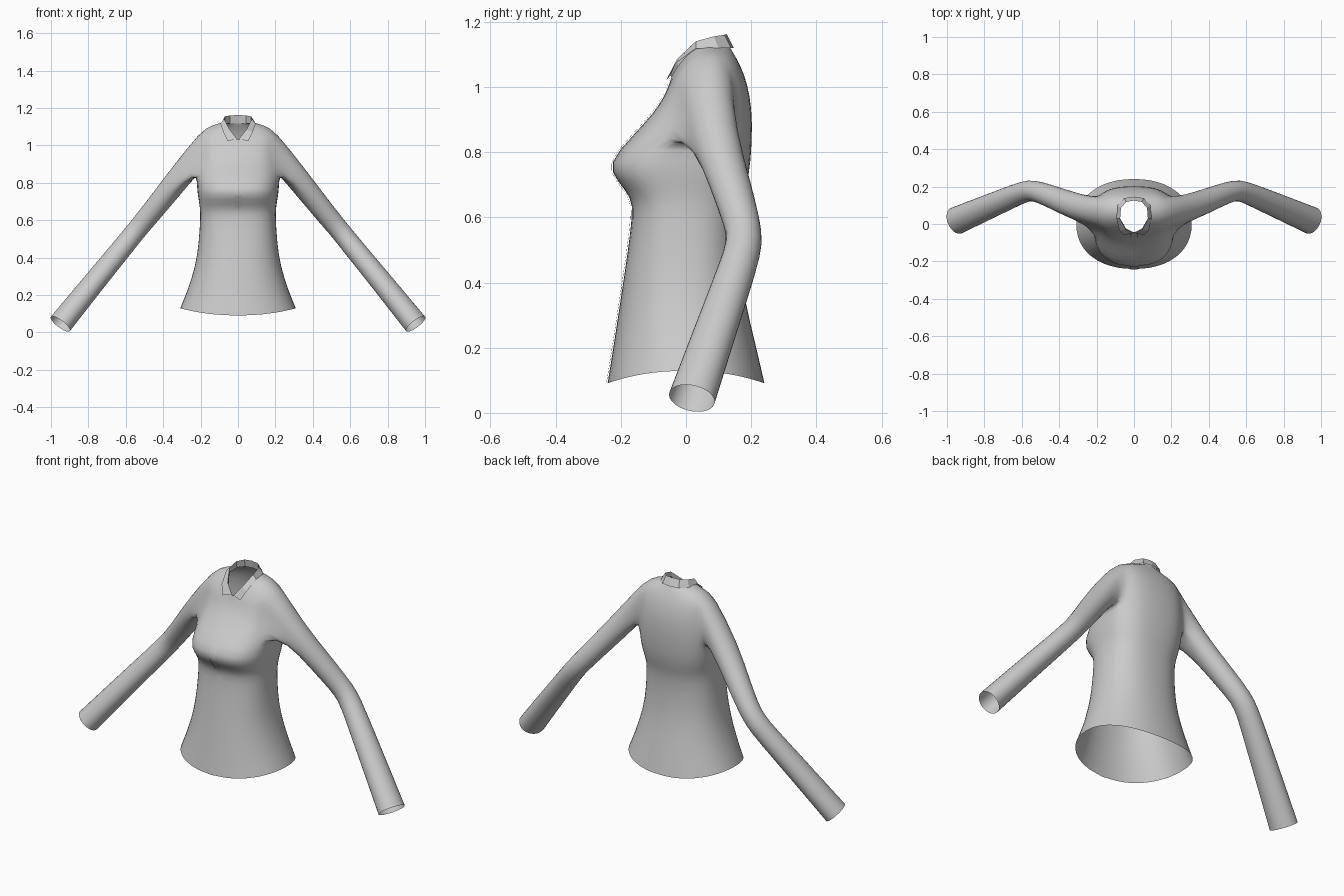
import bpy, bmesh, math
from mathutils import Vector

if "Cube" in bpy.data.objects:
    bpy.data.objects.remove(bpy.data.objects["Cube"])

cloth = bpy.data.materials.new("grey cloth")
cloth.diffuse_color = (0.6, 0.6, 0.6, 1)
cloth.use_nodes = True
cloth.node_tree.nodes["Principled BSDF"].inputs["Base Color"].default_value = cloth.diffuse_color


def make_object(name, bm, smooth=True, levels=0):
    mesh = bpy.data.meshes.new(name)
    bm.to_mesh(mesh)
    bm.free()
    mesh.materials.append(cloth)
    for p in mesh.polygons:
        p.use_smooth = smooth
    ob = bpy.data.objects.new(name, mesh)
    bpy.context.collection.objects.link(ob)
    if levels:
        m = ob.modifiers.new("soften", 'SUBSURF')
        m.levels = m.render_levels = levels
    return ob


# Body rings: half width, front y, side y, back y, front z, side z, back z, squareness
RINGS = [
    (.312, -.243, .00, .243, .09, .13, .09, 2.2),
    (.270, -.225, .00, .218, .20, .23, .20, 2.2),
    (.228, -.202, .00, .180, .35, .36, .35, 2.3),
    (.211, -.182, .00, .164, .48, .48, .48, 2.4),
    (.203, -.165, .00, .165, .61, .61, .61, 2.5),
    (.204, -.168, .00, .178, .66, .66, .66, 2.6),
    (.212, -.212, .01, .190, .71, .71, .71, 2.7),
    (.221, -.245, .02, .199, .765, .765, .765, 2.7),
    (.222, -.165, .05, .204, .85, .85, .85, 2.6),
    (.210, -.100, .07, .203, .92, .925, .93, 2.6),
    (.205, -.068, .07, .190, .97, 1.01, 1.01, 2.6),
    (.203, -.055, .07, .166, 1.00, 1.078, 1.07, 2.4),
    (.140, -.050, .07, .148, 1.015, 1.108, 1.10, 2.1),
    (.078, -.045, .06, .135, 1.03, 1.125, 1.122, 2.0),
]
COLS = 24
HOLE_LOW, HOLE_TOP = 8, 11      # rows spanned by the armholes

# Sleeve rings: centre, radius across the arm, radius front to back
SLEEVE = [
    ((.300, .088, .845), .066, .074),
    ((.420, .138, .695), .060, .064),
    ((.510, .172, .585), .057, .058),
    ((.560, .182, .525), .057, .058),
    ((.620, .160, .450), .057, .060),
    ((.760, .100, .280), .060, .067),
    ((.950, .018, .045), .065, .076),
]


def power(v, n):
    return math.copysign(abs(v) ** (2 / n), v)


# Body with sleeves growing out of the armholes
bm = bmesh.new()
grid = []
for w, yf, ys, yb, zf, zs, zb, n in RINGS:
    row = []
    for c in range(COLS):
        a = 2 * math.pi * c / COLS
        co, si = math.cos(a), math.sin(a)
        depth, z_end = (yb - ys, zb) if si > 0 else (ys - yf, zf)
        row.append(bm.verts.new((w * power(co, n), ys + depth * power(si, n),
                                 zs + (z_end - zs) * si * si)))
    grid.append(row)
for r in range(len(grid) - 1):
    for c in range(COLS):
        in_hole = HOLE_LOW <= r < HOLE_TOP and c in (22, 23, 0, 1, 10, 11, 12, 13)
        if not in_hole:
            d = (c + 1) % COLS
            bm.faces.new((grid[r][c], grid[r][d], grid[r + 1][d], grid[r + 1][c]))

# Armhole loop as (row, column), from the top round by the front
T, B = HOLE_TOP, HOLE_LOW
HOLE = [(T, 0), (T, -1), (T, -2), (T - 1, -2), (T - 2, -2), (B, -2), (B, -1), (B, 0),
        (B, 1), (B, 2), (B + 1, 2), (B + 2, 2), (T, 2), (T, 1)]
for side in (1, -1):
    loop = [grid[r][(c if side == 1 else 12 - c) % COLS] for r, c in HOLE]
    count = len(loop)
    centres = [Vector(s[0]) for s in SLEEVE]
    for k, (_, ru, rv) in enumerate(SLEEVE):
        t = (centres[min(k + 1, len(centres) - 1)] - centres[max(k - 1, 0)]).normalized()
        u = (Vector((0, 0, 1)) - t * t.z).normalized()
        v = t.cross(u)
        if v.y > 0:
            v = -v
        new = []
        for i in range(count):
            a = 2 * math.pi * i / count
            p = centres[k] + u * ru * math.cos(a) + v * rv * math.sin(a)
            new.append(bm.verts.new((p.x * side, p.y, p.z)))
        for i in range(count):
            j = (i + 1) % count
            f = (loop[i], loop[j], new[j], new[i])
            bm.faces.new(f if side == 1 else f[::-1])
        loop = new
body = make_object("shirt_body_and_sleeves", bm, levels=1)

# Button placket laid over the front
bm = bmesh.new()
rows = []
for w, yf, ys, yb, zf, zs, zb, n in RINGS:
    rows.append([bm.verts.new((x, yf - .005, zf)) for x in (-.02, 0, .02)])
for a, b in zip(rows, rows[1:]):
    for i in range(2):
        bm.faces.new((a[i], a[i + 1], b[i + 1], b[i]))
placket = make_object("front_placket", bm)
sub = placket.modifiers.new("divide", 'SUBSURF')
sub.subdivision_type = 'SIMPLE'
sub.levels = sub.render_levels = 2
wrap = placket.modifiers.new("lay on body", 'SHRINKWRAP')
wrap.target = body
wrap.wrap_mode = 'ABOVE_SURFACE'
wrap.offset = .004

# Turned down collar: fold line and outer edge of one half, front to back
FOLD = [(.006, -.048, 1.035), (.045, -.028, 1.085), (.074, .03, 1.140),
        (.070, .085, 1.155), (.042, .118, 1.160), (0, .125, 1.162)]
EDGE = [(.055, -.060, 1.022), (.078, -.035, 1.070), (.094, .03, 1.118),
        (.088, .10, 1.120), (.052, .138, 1.120), (0, .146, 1.120)]
STAND = [(.004, -.044, 1.028), (.043, -.024, 1.060), (.074, .03, 1.112),
         (.070, .09, 1.118), (.042, .124, 1.118), (0, .132, 1.118)]
bm = bmesh.new()
for side in (1, -1):
    lines = [[bm.verts.new((x * side, y, z)) for x, y, z in line]
             for line in (STAND, FOLD, EDGE)]
    for a, b in zip(lines, lines[1:]):
        for i in range(len(a) - 1):
            f = (a[i], b[i], b[i + 1], a[i + 1])
            bm.faces.new(f if side == -1 else f[::-1])
bmesh.ops.remove_doubles(bm, verts=bm.verts, dist=.0005)
bmesh.ops.recalc_face_normals(bm, faces=bm.faces)
make_object("collar", bm, smooth=False)
